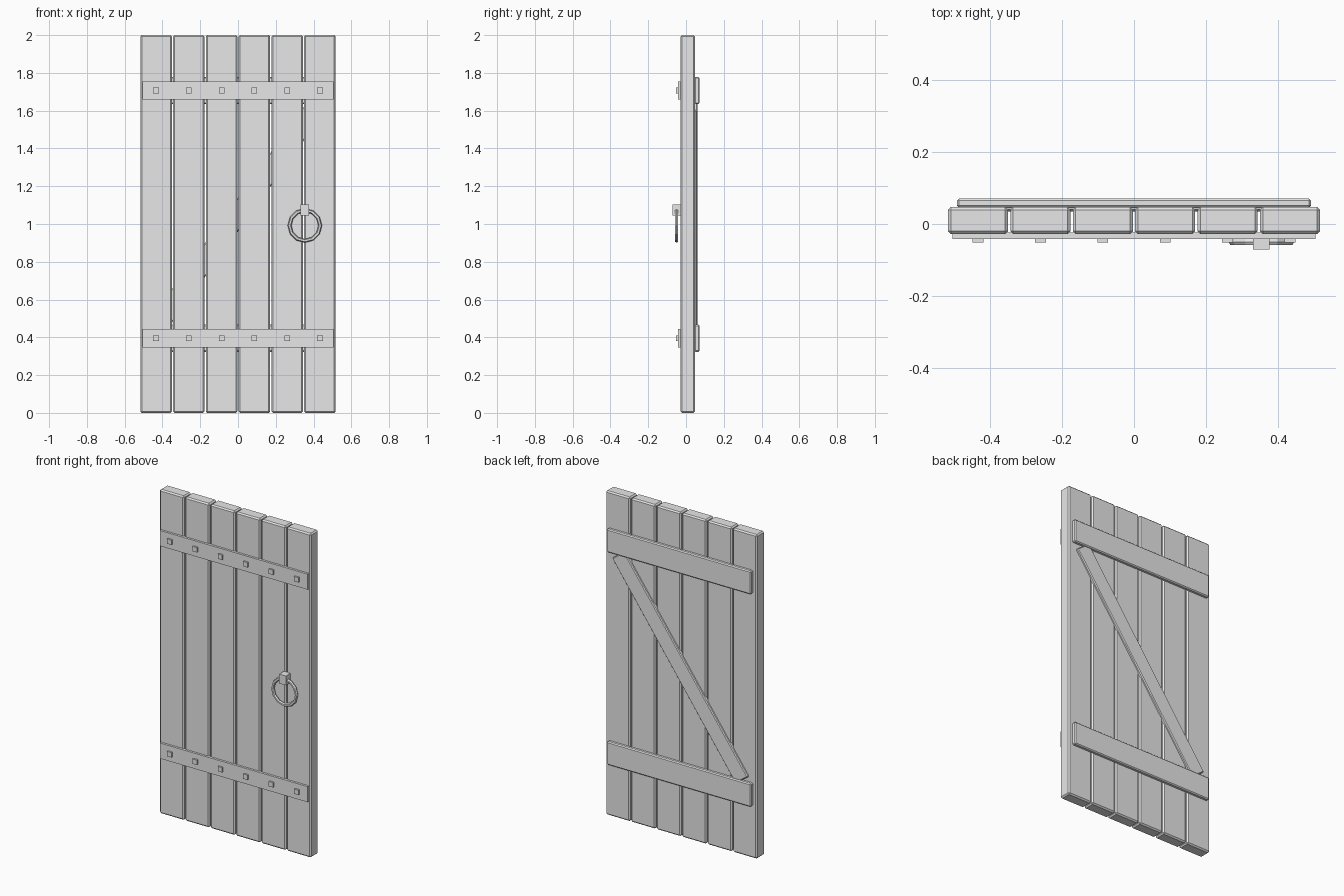
import bpy
import math

if "Cube" in bpy.data.objects:
    bpy.data.objects.remove(bpy.data.objects["Cube"], do_unlink=True)

grey = bpy.data.materials.new("plain grey")
grey.use_nodes = True
grey.diffuse_color = (0.8, 0.8, 0.8, 1)
grey.node_tree.nodes["Principled BSDF"].inputs["Base Color"].default_value = (0.8, 0.8, 0.8, 1)

PLANKS = 6
PITCH = 0.1735
FRONT, BACK = -0.028, 0.047      # faces of the planking
BRACE_HEIGHTS = {"lower": 0.395, "upper": 1.707}


def box(name, x, z, width, height, y0, y1, bevel=0, tilt=0):
    """Box centred on x, z and reaching from y0 to y1, with chamfered edges."""
    bpy.ops.mesh.primitive_cube_add(size=1, location=(x, (y0 + y1) / 2, z))
    ob = bpy.context.object
    ob.name = name
    ob.scale = (width, y1 - y0, height)
    bpy.ops.object.transform_apply(location=False, rotation=False, scale=True)
    ob.rotation_euler.y = tilt
    ob.data.materials.append(grey)
    if bevel:
        mod = ob.modifiers.new("chamfer", "BEVEL")
        mod.width = bevel
        mod.segments = 1
    return ob


plank_x = [(i - (PLANKS - 1) / 2) * PITCH for i in range(PLANKS)]

# Upright planks
for i, x in enumerate(plank_x):
    box(f"plank_{i + 1}", x, 1, 0.167, 2, FRONT, BACK, bevel=0.008)

# Iron straps with square studs in front, wooden braces behind
for level, z in BRACE_HEIGHTS.items():
    box(f"{level}_strap", 0, z, 1.01, 0.096, FRONT - 0.0135, FRONT + 0.004)
    for i, x in enumerate(plank_x):
        box(f"{level}_stud_{i + 1}", x, z, 0.03, 0.03, FRONT - 0.024, FRONT - 0.01)
    box(f"{level}_brace", 0, z, 0.984, 0.144, BACK - 0.002, BACK + 0.024, bevel=0.006)

# Diagonal brace, rising to the latch side
box("diagonal_brace", 0, 1.05, 0.105, 1.438, BACK - 0.012, BACK + 0.014,
    bevel=0.005, tilt=math.radians(35.9))

# Ring handle and its mount
box("handle_mount", 0.354, 1.074, 0.046, 0.058, -0.071, FRONT + 0.004)
bpy.ops.mesh.primitive_torus_add(
    major_segments=12, minor_segments=6, major_radius=0.081, minor_radius=0.01,
    location=(0.354, -0.05, 0.992), rotation=(math.pi / 2, 0, 0))
ring = bpy.context.object
ring.name = "ring_handle"
ring.data.materials.append(grey)
